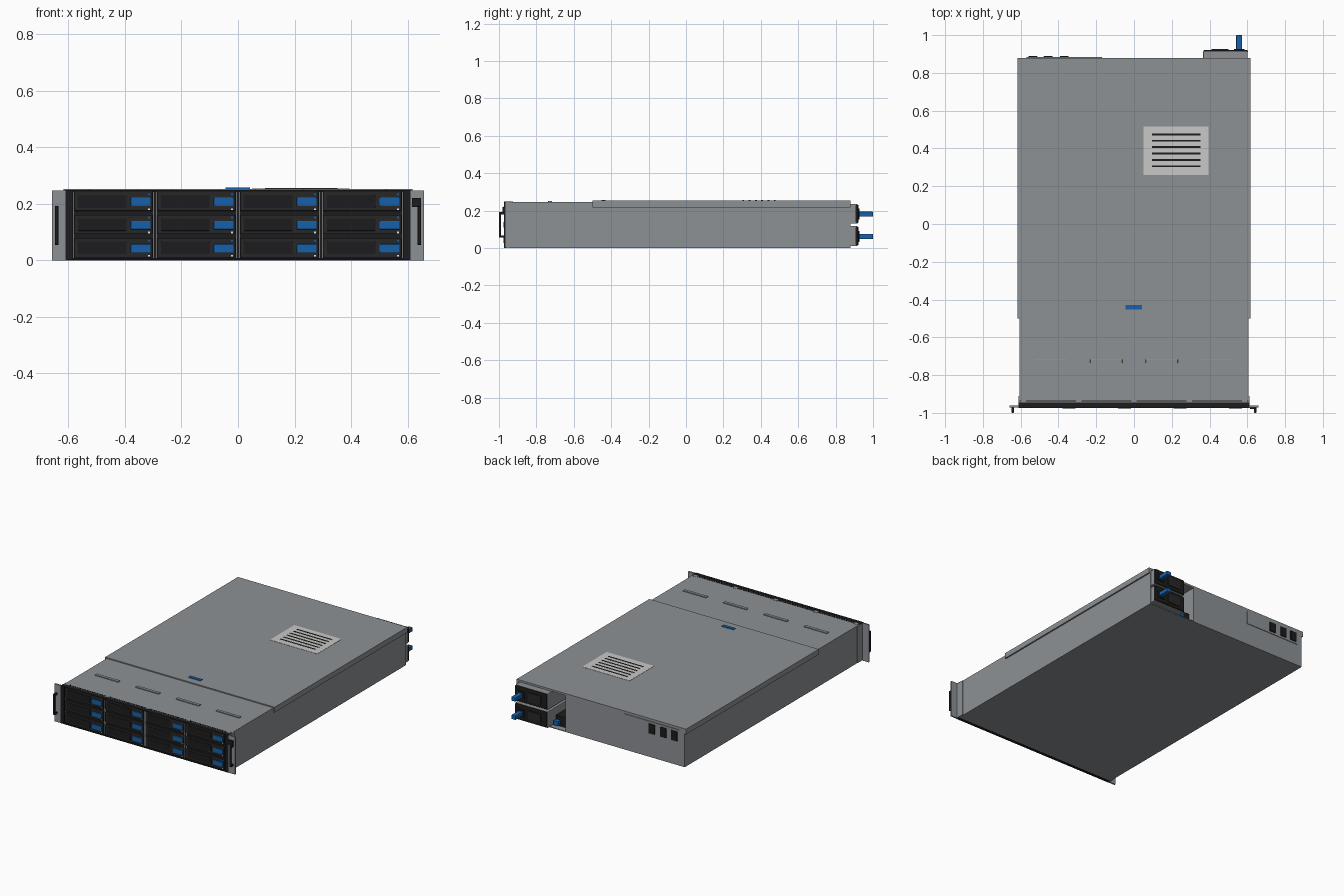
import bpy
import bmesh

cube = bpy.data.objects.get("Cube")
if cube:
    bpy.data.objects.remove(cube, do_unlink=True)


def material(name, r, g, b):
    m = bpy.data.materials.new(name)
    m.use_nodes = True
    m.diffuse_color = (r, g, b, 1)
    m.node_tree.nodes["Principled BSDF"].inputs["Base Color"].default_value = (r, g, b, 1)
    return m


STEEL = material("steel grey", 0.27, 0.285, 0.30)
BLACK = material("black plastic", 0.012, 0.012, 0.013)
CADDY = material("charcoal", 0.02, 0.02, 0.021)
BLUE = material("latch blue", 0.008, 0.12, 0.40)
LABEL = material("pale label", 0.58, 0.58, 0.57)
WHITE = material("white", 0.8, 0.8, 0.8)


def finish(name, bm, mat, bevel=0):
    bmesh.ops.recalc_face_normals(bm, faces=bm.faces)
    mesh = bpy.data.meshes.new(name)
    bm.to_mesh(mesh)
    bm.free()
    mesh.materials.append(mat)
    obj = bpy.data.objects.new(name, mesh)
    bpy.context.collection.objects.link(obj)
    if bevel:
        mod = obj.modifiers.new("bevel", "BEVEL")
        mod.width = bevel
        mod.segments = 2
    return obj


def box(name, x, y, z, mat, bevel=0):
    """Box from (low, high) ranges on each axis."""
    bm = bmesh.new()
    bmesh.ops.create_cube(bm, size=1)
    for v in bm.verts:
        v.co = [r[0] if c < 0 else r[1] for c, r in zip(v.co, (x, y, z))]
    return finish(name, bm, mat, bevel)


def prism(name, outline, low, high, mat):
    """Plan outline extruded upward."""
    bm = bmesh.new()
    face = bm.faces.new([bm.verts.new((px, py, low)) for px, py in outline])
    top = bmesh.ops.extrude_face_region(bm, geom=[face])["geom"]
    for v in top:
        if isinstance(v, bmesh.types.BMVert):
            v.co.z = high
    return finish(name, bm, mat)


W = 0.607      # half width of the chassis
BACK = 0.88    # rear panel

# Chassis with an open power bay in the rear left corner
prism("chassis", [(-W, -0.945), (W, -0.945), (W, BACK), (0.602, BACK), (0.602, 0.6),
                  (0.26, 0.6), (0.26, BACK), (-W, BACK)], 0.005, 0.24, STEEL)
box("floor_plate", (-W, W), (-0.95, BACK), (0, 0.005), STEEL)
box("front_cover", (-W, W), (-0.945, -0.5), (0.24, 0.246), STEEL)

# Main lid and its folded side lips
box("main_lid", (-0.617, 0.617), (-0.5, BACK), (0.24, 0.253), STEEL)
for s, side in ((-1, "right"), (1, "left")):
    box("lid_lip_" + side, sorted((s * 0.606, s * 0.617)), (-0.5, BACK), (0.218, 0.241), STEEL)
box("lid_latch", (-0.045, 0.042), (-0.452, -0.43), (0.252, 0.257), BLUE)

# Raised ribs on the front cover
for cx in (-0.44, -0.147, 0.147, 0.44):
    box("cover_rib", (cx - 0.085, cx + 0.085), (-0.737, -0.717), (0.245, 0.2525), STEEL, 0.002)

# Lid label with dark printed lines
box("lid_label", (0.05, 0.395), (0.26, 0.515), (0.252, 0.2545), LABEL)
for i in range(6):
    y = 0.306 + 0.0337 * i
    box("label_line", (0.095, 0.352), (y - 0.005, y + 0.005), (0.254, 0.2555), BLACK)

# Front frame
box("front_backing", (-0.61, 0.61), (-0.962, -0.945), (0.002, 0.247), BLACK)
box("frame_lip", (-0.605, 0.605), (-0.94, -0.934), (0.244, 0.2475), BLACK)
for i in range(5):
    cx = -0.585 + 0.2925 * i
    box("frame_tab", (cx - 0.014, cx + 0.014), (-0.945, -0.925), (0.244, 0.2478), STEEL)
for s in (-1, 1):
    box("frame_post", sorted((s * 0.586, s * 0.611)), (-0.974, -0.945), (0.002, 0.248), BLACK)
box("frame_top", (-0.61, 0.61), (-0.974, -0.955), (0.242, 0.248), BLACK)
box("frame_bottom", (-0.61, 0.61), (-0.974, -0.955), (0.001, 0.007), BLACK)

# Drive caddies, each with a latch and two lights
for col in range(4):
    x0 = -0.58 + 0.2937 * col
    x1 = x0 + 0.277
    for edge in (x0 - 0.003, x1 + 0.003):
        box("bay_rail", (edge - 0.0015, edge + 0.0015), (-0.9645, -0.955), (0.008, 0.241), LABEL)
    for row in range(3):
        z0 = 0.010 + 0.0825 * row
        z1 = z0 + 0.068
        box("drive_caddy", (x0, x1), (-0.97, -0.955), (z0, z1), CADDY, 0.002)
        box("caddy_grille", (x0 + 0.014, x0 + 0.185), (-0.973, -0.965),
            (z0 + 0.012, z1 - 0.012), BLACK, 0.001)
        box("caddy_latch", (x1 - 0.077, x1 - 0.006), (-0.976, -0.965),
            (z0 + 0.017, z0 + 0.047), BLUE, 0.002)
        for z, mat in ((z0 + 0.006, WHITE), (z1 - 0.009, BLUE)):
            box("caddy_light", (x1 - 0.015, x1 - 0.008), (-0.9715, -0.968),
                (z - 0.003, z + 0.003), mat)

# Rack ears with pull handles
for s, side in ((-1, "right"), (1, "left")):
    box("rack_ear_" + side, sorted((s * 0.605, s * 0.658)), (-0.971, -0.962), (0, 0.247), STEEL)
    box("ear_bracket_" + side, sorted((s * 0.604, s * 0.612)), (-0.965, -0.91), (0.002, 0.245), STEEL)
    grip = sorted((s * 0.636, s * 0.648))
    box("handle_grip_" + side, grip, (-1, -0.989), (0.055, 0.192), BLACK, 0.003)
    for z in (0.055, 0.18):
        box("handle_post_" + side, grip, (-0.995, -0.97), (z, z + 0.012), BLACK)
box("front_control", (0.615, 0.647), (-0.98, -0.97), (0.188, 0.22), BLACK)

# Two power supplies filling part of the power bay
for z0, z1 in ((0.01, 0.118), (0.13, 0.236)):
    zc = z0 + 0.052
    box("power_supply", (0.366, 0.601), (0.61, 0.915), (z0, z1), STEEL, 0.004)
    box("supply_face", (0.368, 0.603), (0.905, 0.922), (z0 + 0.002, z1 - 0.002), BLACK, 0.007)
    box("supply_socket", (0.41, 0.50), (0.92, 0.927), (zc - 0.03, zc + 0.03), CADDY)
    box("supply_handle", (0.541, 0.573), (0.92, 1.0), (zc - 0.014, zc + 0.013), BLUE, 0.004)
    box("handle_base", (0.53, 0.584), (0.918, 0.927), (zc - 0.025, zc + 0.025), BLACK)

# Small ports beside the power supplies
box("rear_port_block", (0.265, 0.36), (0.62, 0.84), (0.005, 0.07), BLACK)
box("rear_port", (0.325, 0.358), (0.835, 0.868), (0.015, 0.045), BLUE, 0.003)

# Rear expansion plate with three plugs
box("rear_plate", (-0.57, -0.17), (0.875, 0.884), (0.145, 0.236), STEEL)
for cx in (-0.535, -0.455, -0.37):
    box("rear_plug", (cx - 0.023, cx + 0.023), (0.88, 0.89), (0.158, 0.222), BLACK, 0.003)
